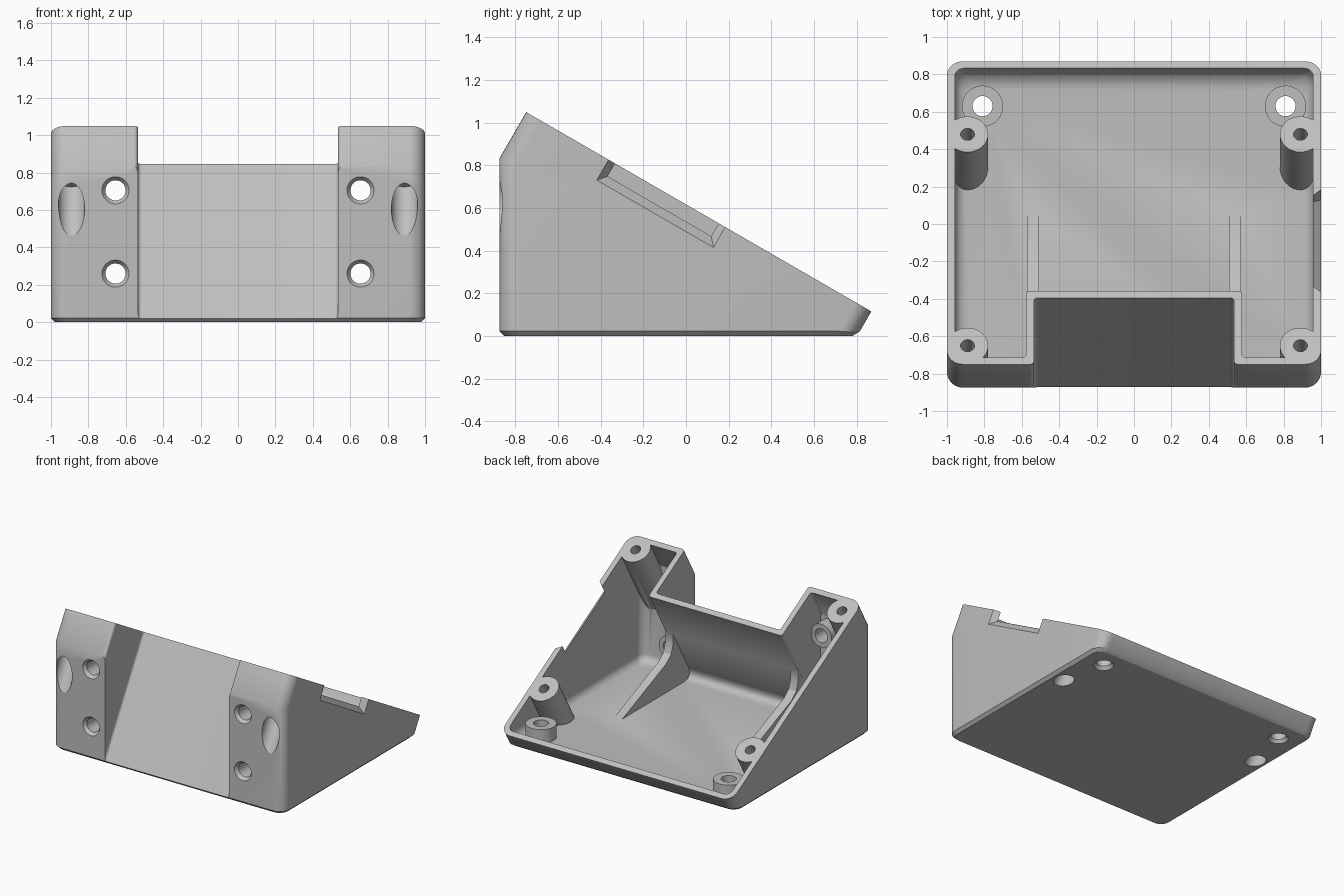
import bpy, bmesh, math
from mathutils import Matrix, Vector

if "Cube" in bpy.data.objects:
    bpy.data.objects.remove(bpy.data.objects["Cube"], do_unlink=True)

SLOPE = math.radians(30)
C, S = math.cos(SLOPE), math.sin(SLOPE)
NORMAL = Vector((0, S, C))
# lid frame: x across, second axis down the slope, third axis out of the lid
LID = Matrix(((1, 0, 0, 0), (0, C, S, -0.75), (0, -S, C, 1.05), (0, 0, 0, 1)))
# side frame: a profile of (y, z) extruded along x
SIDE = Matrix(((0, 0, 1, 0), (1, 0, 0, 0), (0, 1, 0, 0), (0, 0, 0, 1)))
WALL = 0.042
LENGTH = 1.87


def finish(bm, name):
    bmesh.ops.recalc_face_normals(bm, faces=bm.faces)
    mesh = bpy.data.meshes.new(name)
    bm.to_mesh(mesh)
    bm.free()
    obj = bpy.data.objects.new(name, mesh)
    bpy.context.collection.objects.link(obj)
    return obj


def rounded(points, radii, steps=8):
    """Polygon with each corner replaced by an arc."""
    out = []
    for i, p in enumerate(points):
        p, r = Vector(p), radii[i]
        a = (Vector(points[i - 1]) - p).normalized() * r
        b = (Vector(points[(i + 1) % len(points)]) - p).normalized() * r
        for k in range(steps + 1):
            t = k / steps * math.pi / 2
            out.append(p + a * (1 - math.sin(t)) + b * (1 - math.cos(t)))
    return out


def prism(name, points, low, high, frame):
    bm = bmesh.new()
    ends = [[bm.verts.new(frame @ Vector((p[0], p[1], h))) for p in points]
            for h in (low, high)]
    bm.faces.new(ends[0])
    bm.faces.new(ends[1])
    for i in range(len(points)):
        bm.faces.new((ends[0][i - 1], ends[0][i], ends[1][i], ends[1][i - 1]))
    return finish(bm, name)


def hull(name, points):
    bm = bmesh.new()
    for p in points:
        bm.verts.new(p)
    bmesh.ops.convex_hull(bm, input=bm.verts)
    return finish(bm, name)


def cone(name, start, axis, length, r1, r2=None):
    axis = Vector(axis).normalized()
    bm = bmesh.new()
    place = Matrix.Translation(Vector(start) + axis * length / 2)
    bmesh.ops.create_cone(bm, cap_ends=True, segments=40, radius1=r1,
                          radius2=r1 if r2 is None else r2, depth=length,
                          matrix=place @ axis.to_track_quat('Z', 'Y').to_matrix().to_4x4())
    return finish(bm, name)


def combine(target, tool, operation):
    mod = target.modifiers.new(operation, 'BOOLEAN')
    mod.object, mod.operation, mod.solver = tool, operation, 'EXACT'
    bpy.context.view_layer.objects.active = target
    bpy.ops.object.modifier_apply(modifier=mod.name)
    bpy.data.objects.remove(tool, do_unlink=True)


def lid_outline(t, corner, notch):
    """U-shaped lid outline, moved inwards by t."""
    x, m, d = 1 - t, 0.535 + t, 0.41 + t
    pts = [(-x, t), (-m, t), (-m, d), (m, d), (m, t), (x, t),
           (x, LENGTH - t), (-x, LENGTH - t)]
    return rounded(pts, [corner] + [notch] * 4 + [corner] * 3)


def floor_loop(t, z, radius, spread=0.0):
    """Horizontal rounded rectangle that follows the leaning back wall."""
    back = 0.87 - (0.115 - z) * S / C - t + spread
    x, front = 1 - t, -0.875 + t
    pts = [(-x, front), (x, front), (x, back), (-x, back)]
    return [(p.x, p.y, z) for p in rounded(pts, [radius] * 4)]


# outer shell: sloped prism trimmed by an upright block with a chamfered base
shell = prism("sloped_enclosure", lid_outline(0, 0.085, 0.02), -2, 0, LID)
block = hull("block", floor_loop(0.022, 0, 0.07) + floor_loop(0, 0.022, 0.085)
             + floor_loop(0, 1.5, 0.085, 0.1))
combine(shell, block, 'INTERSECT')

# cavity with a rounded floor edge
cavity = prism("cavity", lid_outline(WALL, 0.05, 0.02), -2, 0.2, LID)
loops = floor_loop(WALL, 1.5, 0.07, 0.1)
for k in range(7):
    a = k / 6 * math.pi / 2
    loops += floor_loop(WALL + 0.06 * (1 - math.sin(a)),
                        0.045 + 0.06 * (1 - math.cos(a)), 0.07)
combine(cavity, hull("inner_block", loops), 'INTERSECT')

# solid features left standing inside the cavity
foot, wall_end, floor_end = Vector((-0.81, 0.045)), Vector((-0.75, 0.149)), Vector((-0.69, 0.045))
arc = [floor_end.lerp(foot, k / 8).lerp(foot.lerp(wall_end, k / 8), k / 8) for k in range(9)]
combine(cavity, prism("foot_fillet", [(-0.95, 0), (-0.69, 0)] + arc + [(-0.95, 0.149)],
                      -0.575, 0.575, SIDE), 'DIFFERENCE')
gusset = [(-0.95, 0), (0.06, 0), (0.06, 0.045), (-0.48, 0.27), (-0.54, 0.32),
          (-0.565, 0.39), (-0.56, 0.53), (-0.7, 0.53)]
SCREWS = [(0.89, 0.115), (0.89, 1.42)]
HOLES = [0.26, 0.705]
for side in (-1, 1):
    combine(cavity, prism("gusset", gusset, side * 0.54 - 0.033, side * 0.54 + 0.033, SIDE),
            'DIFFERENCE')
    for x, u in SCREWS:
        top = LID @ Vector((side * x, u, 0.3))
        combine(cavity, cone("screw_boss", top, -NORMAL, 1.6, 0.11), 'DIFFERENCE')
    combine(cavity, cone("floor_standoff", (side * 0.81, 0.63, -0.1), (0, 0, 1), 0.25, 0.11),
            'DIFFERENCE')
    for z in HOLES:
        combine(cavity, cone("wall_standoff", (side * 0.655, -1, z), (0, 1, 0), 0.27, 0.09),
                'DIFFERENCE')
combine(shell, cavity, 'DIFFERENCE')

# screw holes with access bores, mounting holes with countersinks
for side in (-1, 1):
    for x, u in SCREWS:
        top = LID @ Vector((side * x, u, 0.1))
        combine(shell, cone("screw_hole", top, -NORMAL, 0.45, 0.037), 'DIFFERENCE')
        bore = LID @ Vector((side * x, u, -0.27))
        combine(shell, cone("access_bore", bore, -NORMAL, 0.9, 0.07), 'DIFFERENCE')
    mounts = [((side * 0.81, 0.63, 0), Vector((0, 0, 1)))]
    mounts += [((side * 0.655, -0.875, z), Vector((0, 1, 0))) for z in HOLES]
    for p, axis in mounts:
        p = Vector(p)
        combine(shell, cone("mount_hole", p - axis * 0.1, axis, 0.4, 0.054), 'DIFFERENCE')
        combine(shell, cone("countersink", p - axis * 0.01, axis, 0.04, 0.08, 0.05),
                'DIFFERENCE')

# flared cable slot in the left wall
slot = []
for x, low, high, depth in ((0.93, 0.505, 1.02, 0.043), (1.02, 0.43, 1.095, 0.13)):
    slot += [LID @ Vector((x, u, d)) for u in (low, high) for d in (-depth, 0.1)]
combine(shell, hull("cable_slot", slot), 'DIFFERENCE')

# material and shading
grey = bpy.data.materials.new("light_grey")
grey.use_nodes = True
colour = (0.52, 0.52, 0.52, 1)
grey.diffuse_color = colour
grey.node_tree.nodes["Principled BSDF"].inputs["Base Color"].default_value = colour
shell.data.materials.clear()
shell.data.materials.append(grey)
for poly in shell.data.polygons:
    poly.material_index = 0
bpy.ops.object.select_all(action='DESELECT')
shell.select_set(True)
bpy.context.view_layer.objects.active = shell
bpy.ops.object.shade_smooth_by_angle(angle=math.radians(30))
